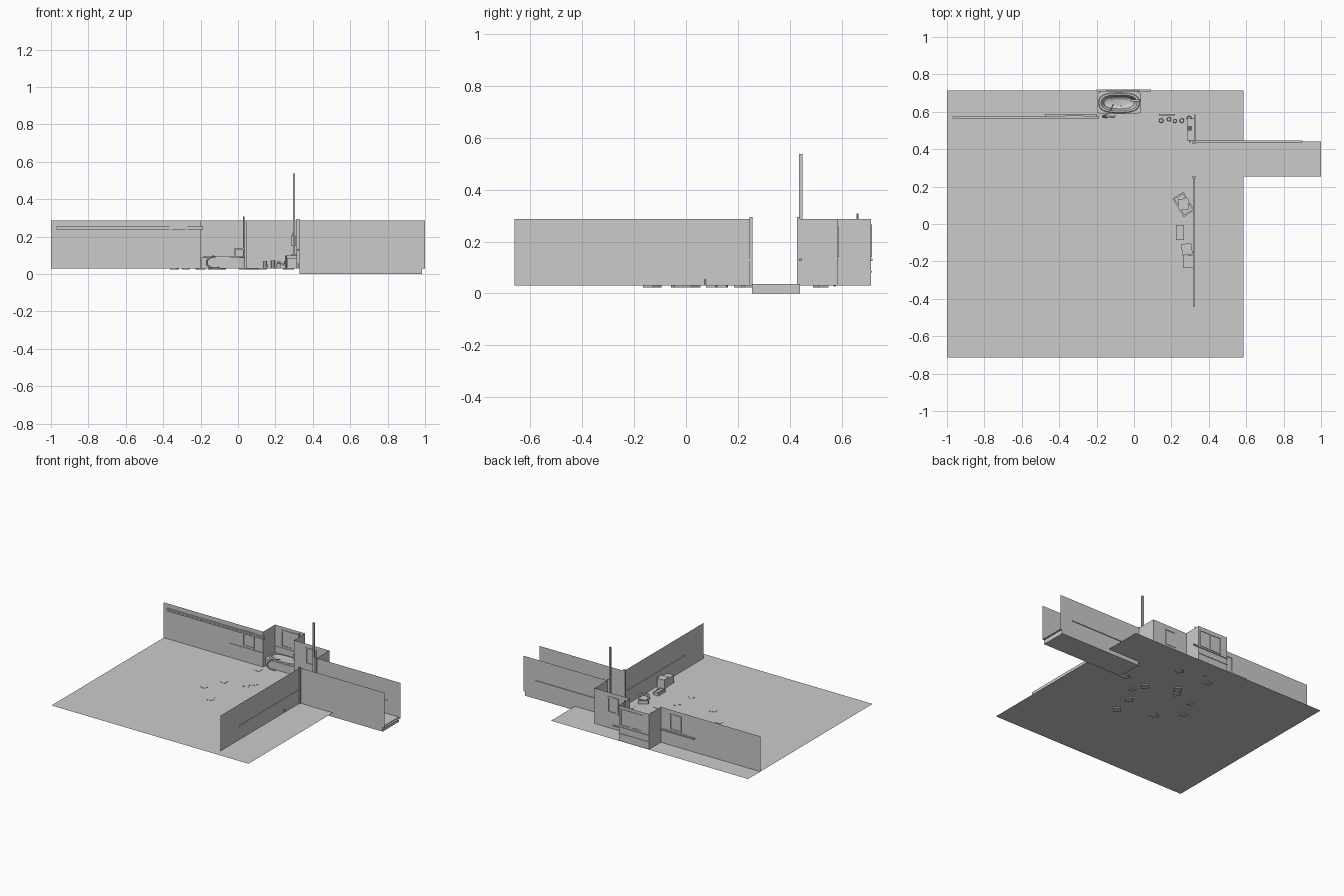
import bpy, bmesh, math
from mathutils import Matrix

if "Cube" in bpy.data.objects:
    bpy.data.objects.remove(bpy.data.objects["Cube"])

F, T = 0.03, 0.287          # floor level and wall top


def finish(name, bm):
    me = bpy.data.meshes.new(name)
    bm.to_mesh(me)
    bm.free()
    ob = bpy.data.objects.new(name, me)
    bpy.context.collection.objects.link(ob)
    return ob


def quad(name, pts):
    bm = bmesh.new()
    bm.faces.new([bm.verts.new(p) for p in pts])
    return finish(name, bm)


def wall(name, x0, y0, x1, y1):
    return quad(name, [(x0, y0, F), (x1, y1, F), (x1, y1, T), (x0, y0, T)])


def box(name, x0, x1, y0, y1, z0, z1, rot=0.0):
    bm = bmesh.new()
    bmesh.ops.create_cube(bm, size=1)
    m = (Matrix.Translation(((x0 + x1) / 2, (y0 + y1) / 2, (z0 + z1) / 2))
         @ Matrix.Rotation(rot, 4, 'Z')
         @ Matrix.Diagonal((x1 - x0, y1 - y0, z1 - z0, 1)))
    bm.transform(m)
    return finish(name, bm)


def cyl(name, x, y, z0, z1, r0, r1, n=12):
    bm = bmesh.new()
    bmesh.ops.create_cone(bm, cap_ends=True, segments=n, radius1=r0, radius2=r1, depth=z1 - z0)
    bm.transform(Matrix.Translation((x, y, (z0 + z1) / 2)))
    return finish(name, bm)


def tube(name, pts, r):
    cu = bpy.data.curves.new(name, 'CURVE')
    cu.dimensions = '3D'
    cu.bevel_depth = r
    cu.bevel_resolution = 2
    cu.use_fill_caps = True
    cu.resolution_u = 6
    sp = cu.splines.new('BEZIER')
    sp.bezier_points.add(len(pts) - 1)
    for b, p in zip(sp.bezier_points, pts):
        b.co = p
        b.handle_left_type = b.handle_right_type = 'AUTO'
    ob = bpy.data.objects.new(name, cu)
    bpy.context.collection.objects.link(ob)


def window(name, x0, x1, z0, z1, y, panes=1):
    w, d = 0.010, 0.004
    for z in (z0, z1 - w):
        box(name + "_rail", x0, x1, y - d, y + d, z, z + w)
    for i in range(panes + 1):
        x = x0 + (x1 - x0 - w) * i / panes
        box(name + "_stile", x, x + w, y - d, y + d, z0, z1)


# Floors
quad("main_floor", [(-1, -.715, F), (.585, -.715, F), (.585, .715, F), (-1, .715, F)])
box("corridor_slab", .33, .985, .255, .44, 0, .036)
quad("corridor_floor", [(.32, .255, F), (1, .255, F), (1, .44, F), (.32, .44, F)])

# Walls
wall("left_back_wall", -1, .575, -.2, .575)
wall("alcove_left_wall", -.2, .575, -.2, .712)
wall("alcove_back_wall", -.2, .712, .042, .712)
wall("alcove_right_wall", .042, .712, .042, .585)
wall("right_back_wall", .042, .585, .325, .585)
wall("nook_side_wall", .325, .585, .325, .44)
wall("corridor_back_wall", .325, .44, 1, .44)
wall("corridor_front_wall", .32, .255, 1, .255)
wall("right_wall", .32, .255, .32, -.66)

# Doorway jambs and tall pole
for y in (.244, .428):
    box("door_jamb", .312, .328, y, y + .012, F, .294)
box("tall_pole", .293, .306, .436, .449, F, .537)

# Thin wall rails, showing on both sides of the walls
box("right_wall_rail", .315, .325, -.44, .255, .125, .134)
box("left_wall_rail", -.475, -.2, .571, .587, .125, .134)
box("alcove_rail", -.2, .09, .709, .718, .125, .134)
box("alcove_low_rail", -.2, .042, .709, .716, .08, .086)
box("nook_rail", .321, .329, .44, .585, .125, .134)
box("corridor_rail", .325, .9, .436, .446, .125, .134)

# Thick moulding high on the left wall
for z in (.235, .246):
    box("high_moulding", -.97, -.187, .565, .573, z, z + .009)
box("high_moulding_core", -.97, -.187, .568, .574, .235, .255)

# Windows
window("left_window", -.365, -.27, .14, .258, .575)
window("alcove_window", -.15, .03, .14, .265, .712, 2)
window("right_window", .135, .22, .14, .258, .585)

# Bathtub: square apron flowing into an oval rim and basin
bm = bmesh.new()
N = 40
loops = []
for a, b, z, e in [(.118, .060, F, 12), (.118, .060, .088, 12), (.109, .054, .088, 2.8),
                   (.106, .051, .094, 2.8), (.096, .043, .094, 2.6), (.092, .040, .088, 2.6),
                   (.080, .032, .048, 2.4), (.055, .018, .038, 2.2)]:
    ring = []
    for i in range(N):
        t = 2 * math.pi * (i + .5) / N
        c, s = math.cos(t), math.sin(t)
        k = (abs(c) ** e + abs(s) ** e) ** (-1 / e)
        ring.append(bm.verts.new((-.08 + a * k * c, .648 + b * k * s, z)))
    loops.append(ring)
for p, q in zip(loops, loops[1:]):
    for i in range(N):
        j = (i + 1) % N
        bm.faces.new((p[i], p[j], q[j], q[i]))
bm.faces.new(loops[-1])
tub = finish("bathtub", bm)
bpy.context.view_layer.objects.active = tub
tub.select_set(True)
bpy.ops.object.shade_smooth_by_angle()

# Bath fittings
tube("bath_hose", [(-.11, .64, .085), (-.14, .59, .092), (-.168, .575, .06),
                   (-.145, .572, .034), (-.1, .575, .033)], .004)
box("bath_tap_arm", -.018, .038, .655, .665, .132, .14)
box("bath_tap_spout", -.018, -.010, .655, .665, .1, .136)
cyl("shower_pipe", .03, .66, .088, .307, .004, .004, 8)

# Corner cabinet and wall dispenser
box("corner_cabinet", .287, .32, .45, .56, F, .1)
box("cabinet_top", .283, .322, .446, .565, .1, .108)
box("wall_dispenser", .284, .31, .5, .525, .15, .205)
cyl("dispenser_knob", .297, .512, .205, .222, .008, .005, 8)

# Row of small containers along the back wall
for x, y, h, r in [(.145, .553, .04, .013), (.187, .56, .042, .012), (.218, .55, .036, .011),
                   (.256, .553, .04, .013), (.295, .565, .065, .014)]:
    cyl("container", x, y, F, F + h, r, r * .8, 8)

# Tilted open crate frame
R = Matrix.Rotation(.55, 2)
for x, y, w, l in [(-.03, 0, .009, .115), (.03, 0, .009, .115),
                   (0, -.053, .068, .009), (0, .053, .068, .009)]:
    px, py = .265 + .852 * x - .523 * y, .105 + .523 * x + .852 * y
    box("crate_frame", px - w / 2, px + w / 2, py - l / 2, py + l / 2, F, .055, .55)
box("crate_content", .237, .29, .075, .135, F, .05, .1)

# Studded tray and stacked boxes beside the right wall
box("tray", .225, .268, -.085, -.005, F, .048)
for i in range(5):
    for x in (.231, .262):
        y = -.078 + .0165 * i
        box("tray_stud", x - .003, x + .003, y - .003, y + .003, .048, .055)
box("tilted_box", .255, .31, -.165, -.105, F, .1, .15)
box("square_box", .262, .315, -.235, -.165, F, .085)

# Loose tiles sunk in the floor
for i, (x, y) in enumerate([(-.2, .52), (.05, .52), (-.1, .33), (-.28, .24), (-.13, .28), (.09, .22),
                            (.13, .14), (.27, .24), (.04, -.13), (-.34, .1), (-.2, -.03), (.06, .02)]):
    s = .019 + .003 * (i % 3)
    box("loose_tile", x - s, x + s, y - s, y + s, .023, .032, .5 * i)
